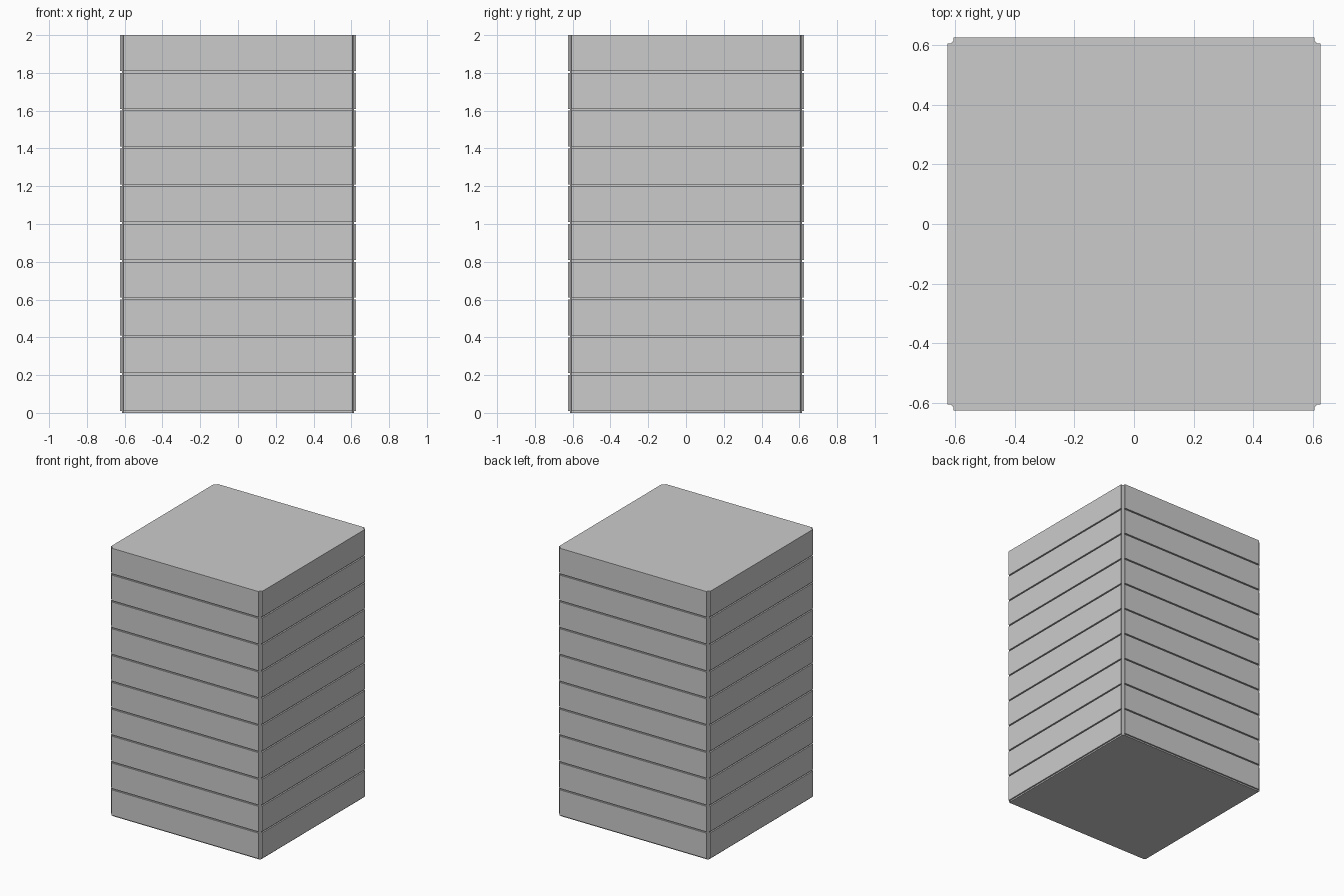
import bpy, bmesh
from mathutils import Matrix
from math import pi

if "Cube" in bpy.data.objects:
    bpy.data.objects.remove(bpy.data.objects["Cube"])

ROWS, H = 10, 0.2
HALF, CORE, EDGE = 0.625, 0.614, 0.605   # outer face, groove depth, panel half width
GAP = 0.01


def make_object(name, bm):
    mesh = bpy.data.meshes.new(name)
    bmesh.ops.recalc_face_normals(bm, faces=bm.faces)
    bm.to_mesh(mesh)
    bm.free()
    obj = bpy.data.objects.new(name, mesh)
    bpy.context.collection.objects.link(obj)
    return obj


def prism(name, outline, z0, z1):
    bm = bmesh.new()
    face = bm.faces.new([bm.verts.new((x, y, z0)) for x, y in outline])
    ext = bmesh.ops.extrude_face_region(bm, geom=[face], use_keep_orig=True)
    top = [v for v in ext["geom"] if isinstance(v, bmesh.types.BMVert)]
    bmesh.ops.translate(bm, verts=top, vec=(0, 0, z1 - z0))
    return make_object(name, bm)


def turned(points):
    # Repeat one corner's points around the four corners
    out = []
    for k in range(4):
        for x, y in points:
            for _ in range(k):
                x, y = -y, x
            out.append((x, y))
    return out


# Each storey: a recessed joint band below a slab with notched corners
band = turned([(CORE, EDGE), (EDGE, CORE)])
slab = turned([(HALF, EDGE), (CORE, EDGE), (EDGE, CORE), (EDGE, HALF)])

for i in range(ROWS):
    z = i * H
    prism(f"joint_band_{i + 1}", band, z, z + GAP)
    prism(f"slab_{i + 1}", slab, z + GAP, z + H)
